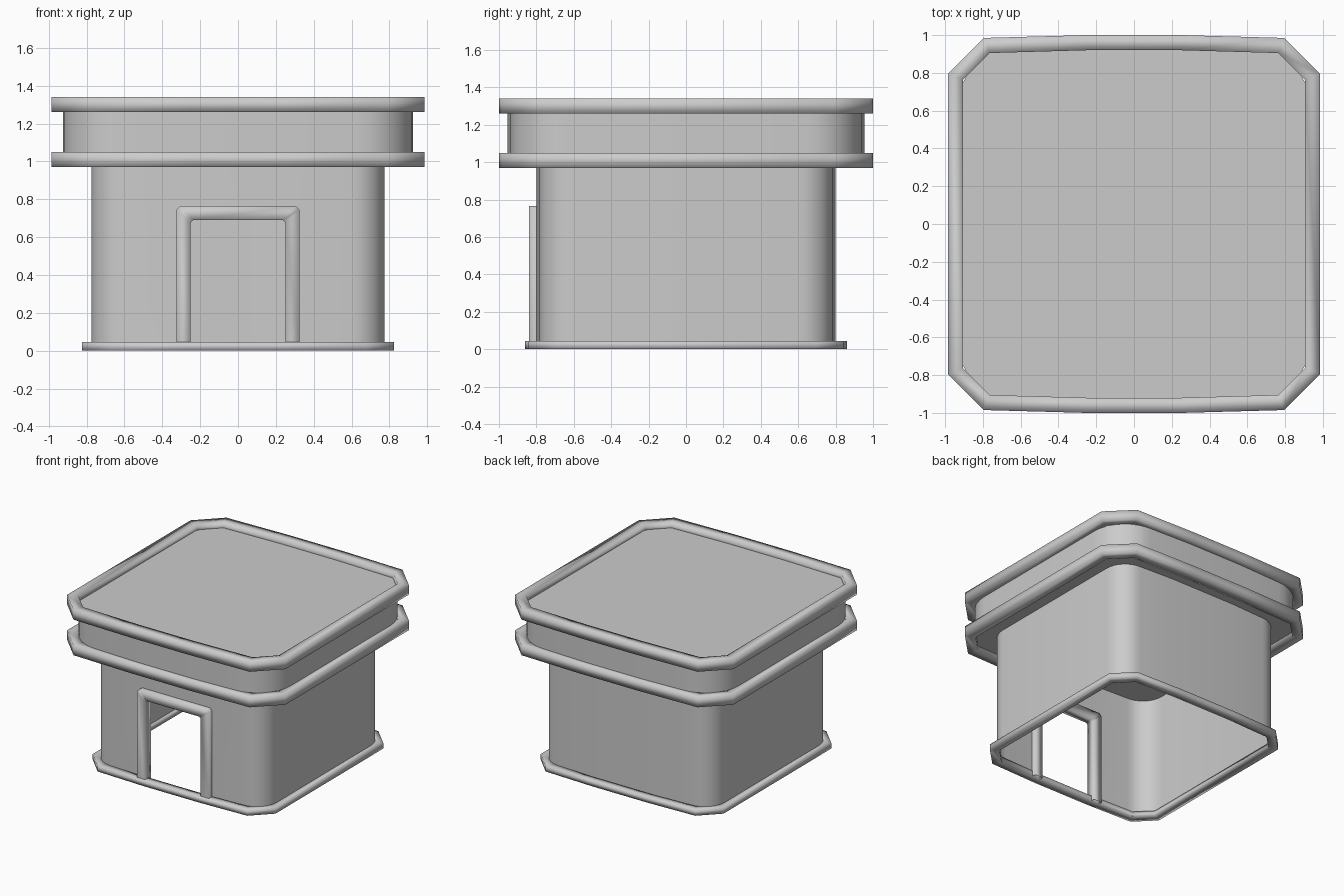
import bpy
import bmesh
import math

cube = bpy.data.objects.get("Cube")
if cube:
    bpy.data.objects.remove(cube, do_unlink=True)

stone = bpy.data.materials.new("stone_grey")
stone.use_nodes = True
GREY = (0.6, 0.6, 0.6, 1)
stone.diffuse_color = GREY
stone.node_tree.nodes["Principled BSDF"].inputs["Base Color"].default_value = GREY


def outline(hx, hy, corner, steps=1, mid=0.25, bulge=0.015):
    """Rounded (or chamfered) square, bowed slightly at front and back."""
    quarter = []
    for i in range(steps + 1):
        t = math.pi / 2 * i / steps
        quarter.append((hx - corner + corner * math.cos(t),
                        hy - bulge - corner + corner * math.sin(t)))
    quarter.append((mid, hy))
    back = quarter + [(-x, y) for x, y in reversed(quarter)]
    return back + [(-x, -y) for x, y in back]


def at_height(points, z):
    return [(x, y, z) for x, y in points]


def loft(name, loops, close_along=True, close_across=False, caps=False,
         skip=None, sharp=None):
    """Skin a sequence of equal-length loops into one surface."""
    bm = bmesh.new()
    rows = [[bm.verts.new(p) for p in loop] for loop in loops]
    count = len(rows[0])
    for j in range(len(rows) if close_across else len(rows) - 1):
        a, b = rows[j], rows[(j + 1) % len(rows)]
        for i in range(count if close_along else count - 1):
            k = (i + 1) % count
            quad = (a[i], a[k], b[k], b[i])
            if not (skip and skip(quad)):
                bm.faces.new(quad)
    if caps:
        bm.faces.new(list(reversed(rows[0])))
        bm.faces.new(rows[-1])
    bmesh.ops.recalc_face_normals(bm, faces=bm.faces)
    mesh = bpy.data.meshes.new(name)
    bm.to_mesh(mesh)
    bm.free()
    mesh.materials.append(stone)
    obj = bpy.data.objects.new(name, mesh)
    bpy.context.collection.objects.link(obj)
    bpy.ops.object.select_all(action='DESELECT')
    obj.select_set(True)
    bpy.context.view_layer.objects.active = obj
    if sharp:
        bpy.ops.object.shade_smooth_by_angle(angle=math.radians(sharp))
    else:
        bpy.ops.object.shade_smooth()
    return obj


def band(name, outer, inner, low, high):
    """Square-section moulding with soft shading."""
    loft(name, [at_height(outer, low), at_height(outer, high),
                at_height(inner, high), at_height(inner, low)],
         close_across=True)


# Walls, with the doorway left open at the front
DOOR_X, DOOR_TOP, WALL_Y = 0.287, 0.727, 0.80
wall_plan = outline(0.775, WALL_Y, 0.18, steps=8, mid=DOOR_X)


def in_doorway(quad):
    return all(v.co.y < -WALL_Y + 0.001 and v.co.z < DOOR_TOP + 0.001
               for v in quad)


loft("walls", [at_height(wall_plan, z) for z in (0, DOOR_TOP, 1.01)],
     skip=in_doorway, sharp=40)

# Upper storey block with flat roof and soffit
upper_plan = outline(0.925, 0.955, 0.30, steps=8)
loft("upper_block", [at_height(upper_plan, z) for z in (1.01, 1.295)],
     caps=True, sharp=40)

# Mouldings
cornice_outer = outline(0.985, 1.0, 0.19)
cornice_inner = outline(0.905, 0.92, 0.14)
band("lower_cornice", cornice_outer, cornice_inner, 0.97, 1.05)
band("roof_cornice", cornice_outer, cornice_inner, 1.26, 1.34)
band("base_moulding", outline(0.825, 0.86, 0.15),
     outline(0.76, 0.795, 0.12), 0, 0.045)


# Door frame
def arch(half, top, cut, y):
    side = [(half, y, 0), (half, y, top - cut), (half - cut, y, top)]
    return side + [(-x, yy, z) for x, yy, z in reversed(side)]


loft("door_frame",
     [arch(0.325, 0.765, 0.02, -0.84), arch(0.25, 0.69, 0.012, -0.84),
      arch(0.25, 0.69, 0.012, -0.765), arch(0.325, 0.765, 0.02, -0.765)],
     close_along=False, close_across=True)
